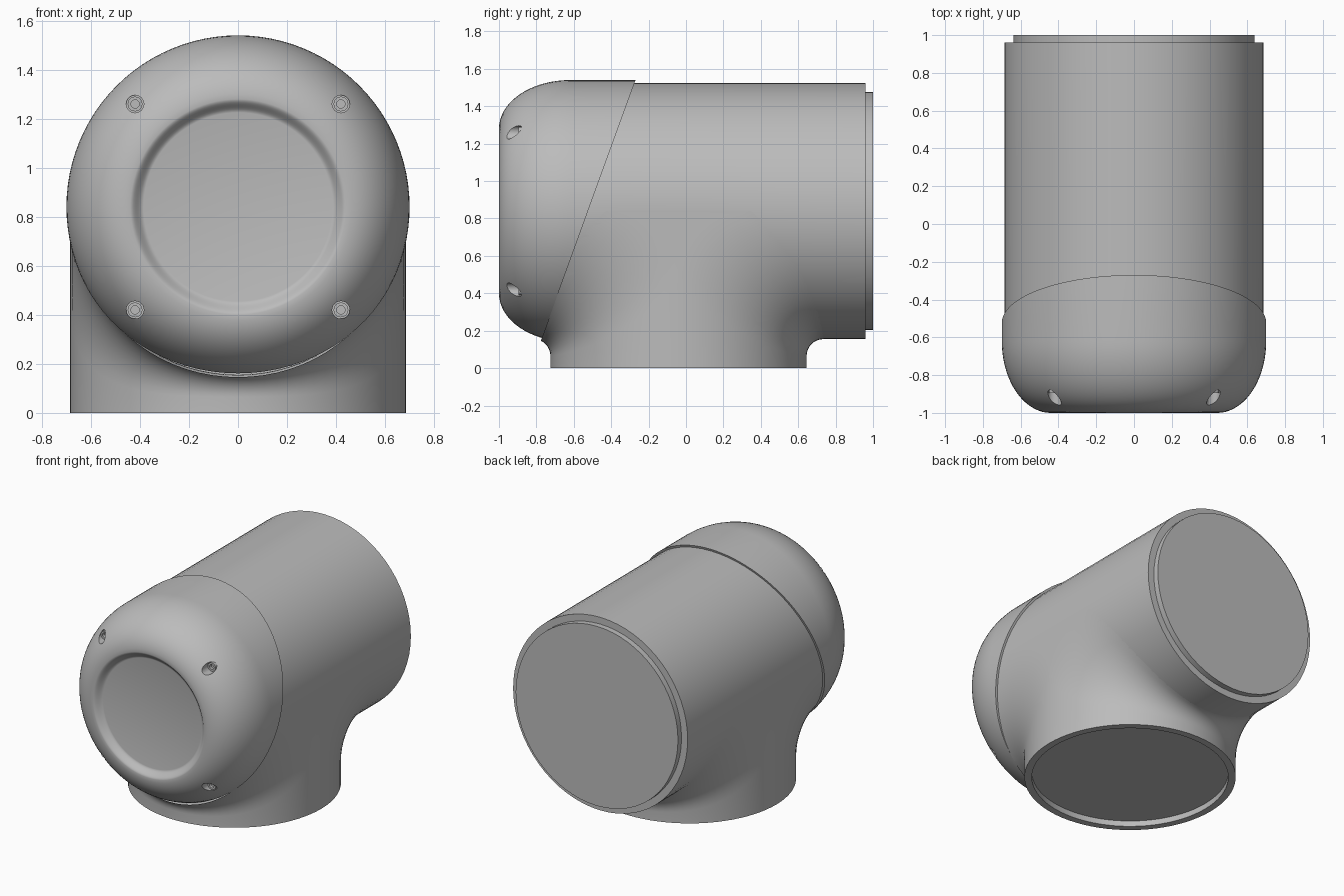
import bpy, bmesh, math
from mathutils import Vector, Matrix

AXIS_Z = 0.84          # height of the horizontal tube axis
TUBE_R = 0.685
CAP_R = 0.70
BASE_Y = -0.04         # centre of the vertical outlet
SEAM_POINT = Vector((0, -0.27, 1.54))
SEAM_NORMAL = Vector((0, 1.405, -0.51)).normalized()

cube = bpy.data.objects.get("Cube")
if cube:
    bpy.data.objects.remove(cube, do_unlink=True)

grey = bpy.data.materials.new("satin grey")
grey.use_nodes = True
colour = (0.5, 0.5, 0.5, 1)
grey.diffuse_color = colour
grey.node_tree.nodes["Principled BSDF"].inputs["Base Color"].default_value = colour


def finish(bm, name):
    bmesh.ops.remove_doubles(bm, verts=bm.verts, dist=0.0002)
    bmesh.ops.recalc_face_normals(bm, faces=bm.faces)
    mesh = bpy.data.meshes.new(name)
    bm.to_mesh(mesh)
    bm.free()
    mesh.materials.append(grey)
    obj = bpy.data.objects.new(name, mesh)
    bpy.context.collection.objects.link(obj)
    return obj


def smooth(obj):
    bpy.ops.object.select_all(action='DESELECT')
    obj.select_set(True)
    bpy.context.view_layer.objects.active = obj
    bpy.ops.object.shade_smooth_by_angle(angle=math.radians(32))


def lathe(bm, profile, steps, centre=(0, AXIS_Z)):
    """Spin (radius, y) points round an axis along y; ends are capped."""
    rings = []
    for r, y in profile:
        rings.append([bm.verts.new((centre[0] + r * math.sin(math.tau * i / steps), y,
                                    centre[1] + r * math.cos(math.tau * i / steps)))
                      for i in range(steps)])
    for a, b in zip(rings, rings[1:]):
        for i in range(steps):
            j = (i + 1) % steps
            bm.faces.new((a[i], a[j], b[j], b[i]))
    bm.faces.new(rings[0])
    bm.faces.new(rings[-1])


def cut_at_seam(bm, **keep):
    geom = bm.verts[:] + bm.edges[:] + bm.faces[:]
    return bmesh.ops.bisect_plane(bm, geom=geom, plane_co=SEAM_POINT,
                                  plane_no=SEAM_NORMAL, **keep)


# Horizontal tube with a narrower plug at the back
bm = bmesh.new()
lathe(bm, [(TUBE_R, -0.9), (TUBE_R, 0.96), (0.637, 0.96), (0.637, 1.0)], 64)
cut_at_seam(bm, clear_inner=True)
smooth(finish(bm, "main_tube"))

# Vertical outlet, blended into the tube with a fillet that widens at the sides
bm = bmesh.new()
HALF, ARC = 40, 10
columns = []
for side in (1, -1):
    for i in range(HALF + 1):
        t = math.pi * i / HALF
        c, s = side * math.cos(t), side * math.sin(t)     # x and y directions
        x, y = TUBE_R * c, BASE_Y + TUBE_R * s
        corner = AXIS_Z - TUBE_R * abs(s)
        a = 0.09 + 0.3 * c * c
        points = [(0, BASE_Y, 0.04), (0.637 * c, BASE_Y + 0.637 * s, 0.04),
                  (0.637 * c, BASE_Y + 0.637 * s, 0), (x, y, 0)]
        for k in range(ARC + 1):
            q = math.pi / 2 * k / ARC
            points.append((x, y + side * a * (1 - math.cos(q)),
                           corner - a * (1 - math.sin(q))))
        columns.append([bm.verts.new(p) for p in points])
for i, a in enumerate(columns):
    b = columns[(i + 1) % len(columns)]
    for k in range(len(a) - 1):
        bm.faces.new((a[k], b[k], b[k + 1], a[k + 1]))
bmesh.ops.remove_doubles(bm, verts=bm.verts, dist=0.0002)
cut_at_seam(bm, clear_inner=True)
smooth(finish(bm, "base_outlet"))

# Rounded front cap with a dished face
bm = bmesh.new()
profile = [(0.385, -0.96)]
for k in range(1, 9):                                     # soft step out of the dish
    f = k / 8
    profile.append((0.385 + 0.055 * f, -0.96 - 0.04 * f * f * (3 - 2 * f)))
for k in range(1, 19):                                    # rounded shoulder
    q = math.pi / 2 * k / 18
    profile.append((0.44 + (CAP_R - 0.44) * math.sin(q), -0.62 - 0.38 * math.cos(q)))
profile.append((CAP_R, 0))
lathe(bm, profile, 96)
cut = cut_at_seam(bm, clear_outer=True)
rim = [e for e in cut["geom_cut"] if isinstance(e, bmesh.types.BMEdge)]
bmesh.ops.holes_fill(bm, edges=rim, sides=0)
cap = finish(bm, "front_cap")

# Four screw holes cut into the shoulder
corners = [(sx * 0.42, AXIS_Z + sz * 0.42) for sx in (1, -1) for sz in (1, -1)]
bm = bmesh.new()
for centre in corners:
    lathe(bm, [(0.036, -1.1), (0.036, -0.87)], 24, centre)
cutter = finish(bm, "screw_hole_cutter")
cutter.hide_render = True
mod = cap.modifiers.new("screw_holes", 'BOOLEAN')
mod.operation = 'DIFFERENCE'
mod.solver = 'EXACT'
mod.object = cutter
bpy.context.view_layer.objects.active = cap
bpy.ops.object.modifier_apply(modifier=mod.name)
bpy.data.objects.remove(cutter, do_unlink=True)
smooth(cap)

# Socket screws sitting in the holes
bm = bmesh.new()
for centre in corners:
    lathe(bm, [(0.03, -0.865), (0.03, -0.895), (0.017, -0.895), (0.017, -0.875)], 24, centre)
smooth(finish(bm, "cap_screws"))
